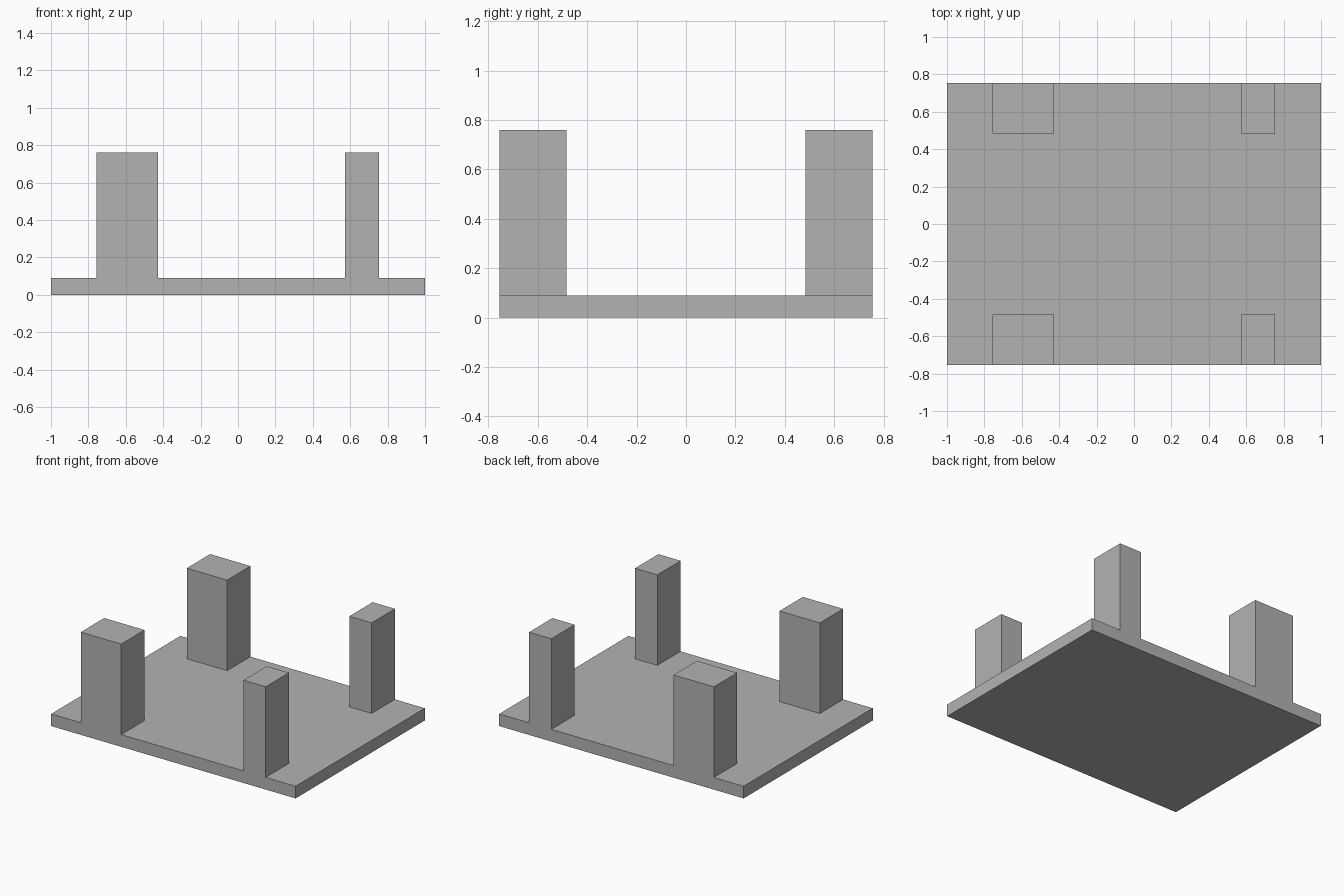
import bpy, bmesh, math
from mathutils import Vector, Matrix

default = bpy.data.objects.get("Cube")
if default:
    bpy.data.objects.remove(default, do_unlink=True)

# Grey material
grey = bpy.data.materials.new("grey")
grey.use_nodes = True
colour = (0.45, 0.45, 0.45, 1)
grey.diffuse_color = colour
grey.node_tree.nodes["Principled BSDF"].inputs["Base Color"].default_value = colour

HALF_Y, INNER_Y = 0.755, 0.483
BASE_TOP, POST_TOP = 0.09, 0.76
WIDE_POST, NARROW_POST = (-0.757, -0.427), (0.573, 0.755)

# Base slab
bm = bmesh.new()
bmesh.ops.create_cube(bm, size=1, matrix=Matrix.Translation((0, 0, BASE_TOP / 2))
                      @ Matrix.Diagonal((2, 2 * HALF_Y, BASE_TOP, 1)))

# Cut the slab along the post outlines
cuts = [(Vector((x, 0, 0)), Vector((1, 0, 0))) for x in WIDE_POST + NARROW_POST]
cuts += [(Vector((0, y, 0)), Vector((0, 1, 0))) for y in (-INNER_Y, INNER_Y)]
for point, normal in cuts:
    bmesh.ops.bisect_plane(bm, geom=bm.verts[:] + bm.edges[:] + bm.faces[:],
                           plane_co=point, plane_no=normal)


def under_post(face):
    c = face.calc_center_median()
    in_x = any(a < c.x < b for a, b in (WIDE_POST, NARROW_POST))
    return c.z > BASE_TOP - 0.001 and abs(c.y) > INNER_Y and abs(c.y) < HALF_Y - 0.001 and in_x


# Raise the four posts
raised = bmesh.ops.extrude_face_region(bm, geom=[f for f in bm.faces if under_post(f)])
bmesh.ops.translate(bm, vec=(0, 0, POST_TOP - BASE_TOP),
                    verts=[g for g in raised["geom"] if isinstance(g, bmesh.types.BMVert)])

# Merge the flat areas back into single faces
bmesh.ops.dissolve_limit(bm, angle_limit=math.radians(1), verts=bm.verts[:], edges=bm.edges[:])
bmesh.ops.recalc_face_normals(bm, faces=bm.faces[:])

mesh = bpy.data.meshes.new("base_with_posts")
bm.to_mesh(mesh)
bm.free()
mesh.materials.append(grey)
bpy.context.collection.objects.link(bpy.data.objects.new("base_with_posts", mesh))
